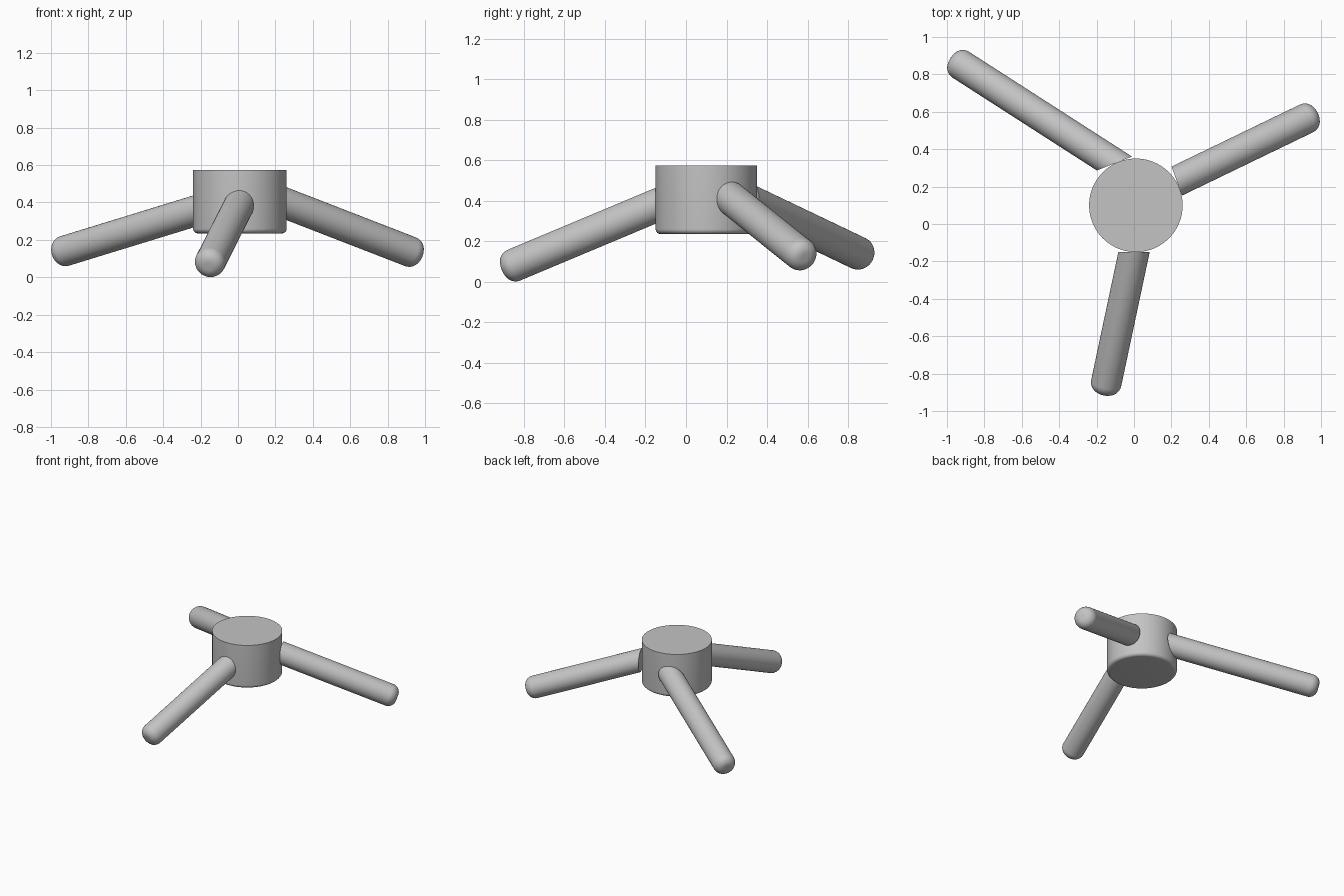
import bpy
import bmesh
from math import sin, cos, pi, radians
from mathutils import Vector

cube = bpy.data.objects.get("Cube")
if cube:
    bpy.data.objects.remove(cube)

GREY = (0.55, 0.55, 0.55, 1)
grey = bpy.data.materials.new("plain grey")
grey.use_nodes = True
grey.diffuse_color = GREY
grey.node_tree.nodes["Principled BSDF"].inputs["Base Color"].default_value = GREY

HUB = Vector((0.01, 0.10, 0.235))
HUB_R, HUB_H = 0.25, 0.34
LEG_R = 0.082


def rounded_rod(radius, length, fillet, segments):
    """Rod along +z from the origin, with a filleted edge at its origin end."""
    bm = bmesh.new()
    bmesh.ops.create_cone(bm, cap_ends=True, segments=segments,
                          radius1=radius, radius2=radius, depth=length)
    bmesh.ops.translate(bm, verts=bm.verts, vec=(0, 0, length / 2))
    rim = [e for e in bm.edges if all(v.co.z < 0.001 for v in e.verts)]
    bmesh.ops.bevel(bm, geom=rim, offset=fillet, segments=8, profile=0.5,
                    affect='EDGES')
    return bm


def finish(name, bm):
    bmesh.ops.recalc_face_normals(bm, faces=bm.faces)
    mesh = bpy.data.meshes.new(name)
    bm.to_mesh(mesh)
    bm.free()
    mesh.materials.append(grey)
    obj = bpy.data.objects.new(name, mesh)
    bpy.context.collection.objects.link(obj)
    bpy.ops.object.select_all(action='DESELECT')
    obj.select_set(True)
    bpy.context.view_layer.objects.active = obj
    bpy.ops.object.shade_smooth_by_angle(angle=radians(35))


# Hub: round block with a softened lower edge
bm = rounded_rod(HUB_R, HUB_H, 0.025, 96)
bmesh.ops.translate(bm, verts=bm.verts, vec=HUB)
finish("hub", bm)

# Legs: name, root on the hub, tip, heading of the flat that meets the hub
legs = [
    ("front_leg", (0.0, -0.15, 0.375), (-0.16, -0.904, 0.059), -90),
    ("left_leg", (0.23, 0.23, 0.405), (0.973, 0.589, 0.117), 20),
    ("right_back_leg", (-0.115, 0.33, 0.39), (-0.975, 0.883, 0.126), 111.5),
]
for name, root, tip, heading in legs:
    root, tip = Vector(root), Vector(tip)
    axis = root - tip
    bm = rounded_rod(LEG_R, axis.length + 0.2, 0.06, 48)
    turn = axis.to_track_quat('Z', 'Y').to_matrix()
    bmesh.ops.rotate(bm, verts=bm.verts, matrix=turn)
    bmesh.ops.translate(bm, verts=bm.verts, vec=tip)
    # Trim the inner end upright, tangent to the hub
    a = radians(heading)
    out = Vector((cos(a), sin(a), 0))
    cut = bmesh.ops.bisect_plane(bm, geom=bm.verts[:] + bm.edges[:] + bm.faces[:],
                                 plane_co=HUB + out * HUB_R, plane_no=out,
                                 clear_inner=True)
    bmesh.ops.holes_fill(bm, edges=[e for e in cut["geom_cut"]
                                    if isinstance(e, bmesh.types.BMEdge)])
    finish(name, bm)
